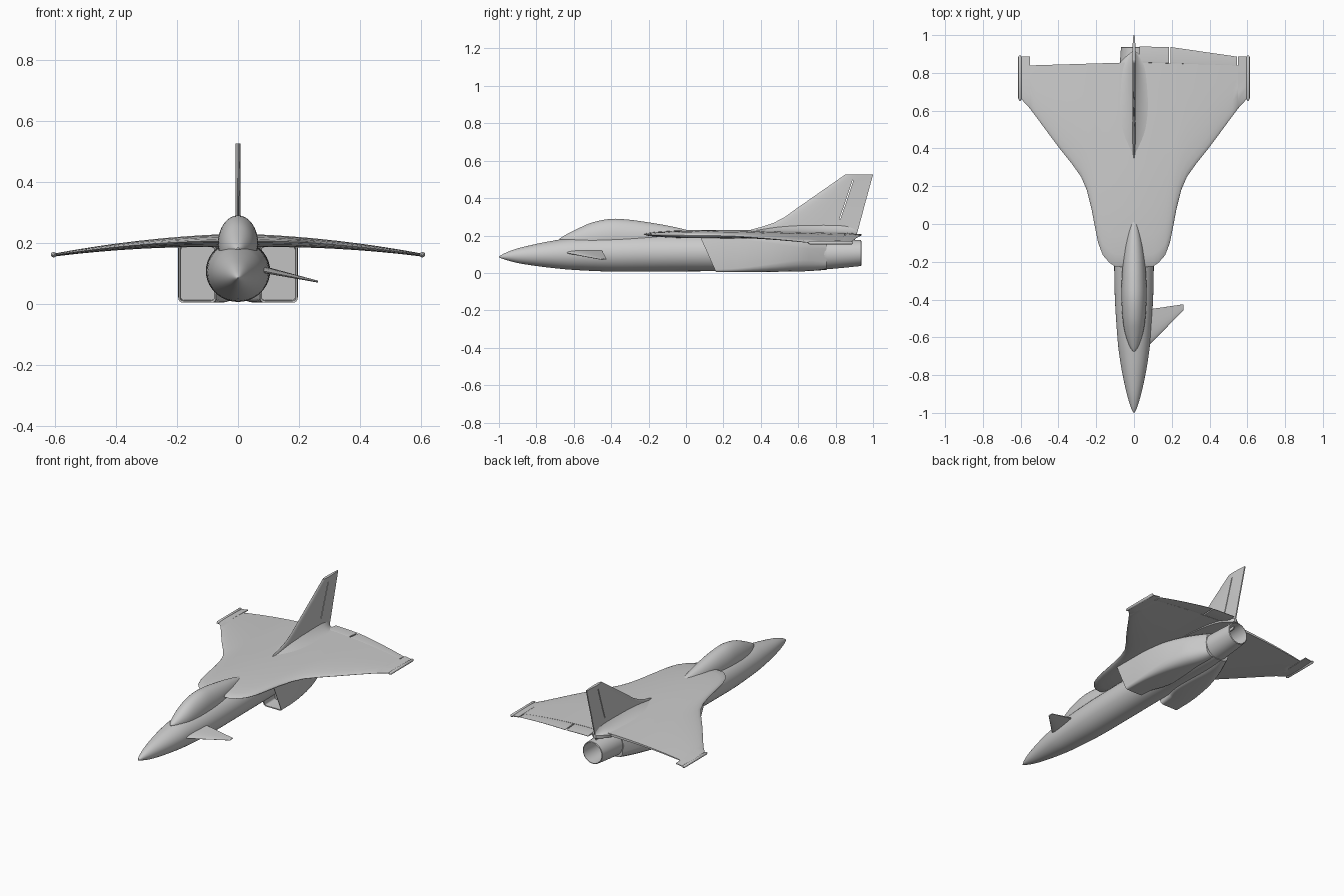
import bpy, bmesh, math
from mathutils import Vector

if "Cube" in bpy.data.objects:
    bpy.data.objects.remove(bpy.data.objects["Cube"])


def loft(name, rings, cap_start=True, cap_end=True, angle=35, mirror=False):
    """Skin a list of equal-length point rings."""
    bm = bmesh.new()
    vs = [[bm.verts.new(p) for p in r] for r in rings]
    n = len(rings[0])
    for a, b in zip(vs, vs[1:]):
        for i in range(n):
            j = (i + 1) % n
            bm.faces.new((a[i], a[j], b[j], b[i]))
    if cap_start:
        bm.faces.new(vs[0])
    if cap_end:
        bm.faces.new(vs[-1])
    bmesh.ops.recalc_face_normals(bm, faces=bm.faces)
    me = bpy.data.meshes.new(name)
    bm.to_mesh(me)
    bm.free()
    ob = bpy.data.objects.new(name, me)
    bpy.context.collection.objects.link(ob)
    bpy.ops.object.select_all(action='DESELECT')
    ob.select_set(True)
    bpy.context.view_layer.objects.active = ob
    bpy.ops.object.shade_smooth_by_angle(angle=math.radians(angle))
    if mirror:
        ob.modifiers.new("mirror", 'MIRROR')
    return ob


def smooth(st, k=4):
    """Catmull-Rom resampling of station tuples."""
    out = []
    for i in range(len(st) - 1):
        p = [st[max(i - 1, 0)], st[i], st[i + 1], st[min(i + 2, len(st) - 1)]]
        for s in range(k):
            t = s / k
            out.append(tuple(0.5 * (2 * b + (c - a) * t + (2 * a - 5 * b + 4 * c - d) * t * t
                                    + (3 * b - a - 3 * c + d) * t ** 3) for a, b, c, d in zip(*p)))
    return out + [st[-1]]


def oval(y, hw, zb, zt, n=40):
    zc, hh = (zb + zt) / 2, (zt - zb) / 2
    return [(hw * math.cos(2 * math.pi * i / n), y, zc + hh * math.sin(2 * math.pi * i / n)) for i in range(n)]


FOIL = [(0, 0), (.015, .3), (.06, .6), (.15, .85), (.3, 1), (.5, .95), (.75, .7), (1, .38)]
WEDGE = [(0, 0), (.04, .8), (.12, 1), (1, .15)]


def panel(name, stations, normal, prof=FOIL, **kw):
    """Flying surface through (leading point, trailing point, half thickness)."""
    n = Vector(normal)
    rings = []
    for le, te, t in stations:
        le, te = Vector(le), Vector(te)
        up = [le + (te - le) * f + n * t * h for f, h in prof]
        lo = [le + (te - le) * f - n * t * h for f, h in prof[:0:-1]]
        rings.append(up + lo)
    return loft(name, rings, **kw)


# Fuselage: y, half width, bottom, top
fus = [(-1, .002, .083, .087), (-.97, .017, .072, .105), (-.9, .038, .053, .131), (-.8, .06, .037, .155),
       (-.7, .077, .025, .174), (-.6, .088, .016, .188), (-.4, .101, .007, .2), (-.2, .105, .007, .206),
       (.1, .105, .009, .207), (.6, .1, .01, .2), (.75, .084, .016, .183)]
loft("fuselage", [oval(*s) for s in smooth(fus)])

# Canopy and spine
can = [(-.675, .003, .178, .184), (-.65, .022, .16, .2), (-.58, .047, .12, .236), (-.5, .06, .1, .27),
       (-.4, .066, .1, .289), (-.3, .065, .1, .284), (-.2, .058, .12, .27), (-.1, .045, .14, .253),
       (0, .022, .18, .231), (.035, .004, .205, .22)]
loft("canopy", [oval(*s) for s in smooth(can)])

# Hollow exhaust nozzle
loft("nozzle", [oval(y, r, z - r, z + r) for y, r, z in
                [(.7, .084, .1), (.76, .08, .1), (.85, .075, .103), (.935, .069, .106),
                 (.938, .064, .106), (.78, .06, .103)]])


# Side air intakes with slanted open mouths
def box_ring(y, x0, x1, z0, z1, r, slant):
    pts = []
    for k, (cx, cz) in enumerate([(x1 - r, z1 - r), (x0 + r, z1 - r), (x0 + r, z0 + r), (x1 - r, z0 + r)]):
        for s in range(5):
            a = math.pi / 2 * (k + s / 4)
            z = cz + r * math.sin(a)
            pts.append((cx + r * math.cos(a), y + slant * (.195 - z) / .19, z))
    return pts


mouth = [(.24, .078, .187, .012, .186, .010, .02), (.078, .078, .189, .010, .188, .010, .085),
         (.075, .072, .195, .004, .195, .014, .085)]
body = [(.2, .06, .196, .004, .2, .018, .05), (.34, .02, .194, .005, .2, .026, 0), (.48, .005, .18, .006, .2, .045, 0),
        (.6, .003, .15, .008, .195, .06, 0), (.68, .002, .115, .011, .185, .055, 0), (.75, .001, .08, .02, .17, .038, 0)]
loft("air_intake", [box_ring(*s) for s in mouth + smooth(body, 3)], mirror=True)


# Blended delta wing with leading-edge strake
def wing_z(x):
    return .207 - .13 * x * x


def wing_t(x):
    return .018 * (1 - x / .6) + .005


edge = [(0, -.23), (.1, -.225), (.13, -.205), (.165, -.165), (.19, -.1), (.21, 0), (.225, .08), (.25, .18),
        (.28, .25), (.33, .32), (.39, .395), (.45, .475), (.52, .57), (.55, .61)]
wing = [((x, y, wing_z(x)), (x, .856 - .03 * x, wing_z(x)), wing_t(x)) for x, y in edge]
wing += [((x, y, wing_z(x)), (x, .888, wing_z(x)), wing_t(x)) for x, y in [(.5505, .611), (.6, .665)]]
panel("wing", wing, (0, 0, 1), cap_start=False, mirror=True)

# Wing tip rails
loft("tip_rail", [[(.604 + r * math.cos(a * math.pi / 6), y, .161 + r * math.sin(a * math.pi / 6))
                   for a in range(12)] for y, r in [(.652, .003), (.664, .009), (.885, .009), (.893, .004)]],
     mirror=True)


# Elevons, fitted on one side only
def elevon(name, x0, y0, x1, y1):
    st = []
    for i in range(5):
        x = x0 + (x1 - x0) * i / 4
        st.append(((x, .853 - .03 * x, wing_z(x)), (x, y0 + (y1 - y0) * i / 4, wing_z(x) - .002), wing_t(x) * .4))
    panel(name, st, (0, 0, 1), WEDGE)


elevon("inner_elevon", .03, .94, .184, .936)
elevon("outer_elevon", .193, .937, .545, .886)

# Canard, fitted on one side only
panel("canard", [((.06, -.66, .112), (.06, -.45, .125), .010), ((.1, -.622, .104), (.1, -.449, .116), .009),
                 ((.262, -.456, .072), (.262, -.425, .074), .003)], (.25, 0, .97))

# Tail fin with curved root
fin = [(.15, .5, .895), (.205, .31, .913), (.232, .35, .92), (.248, .41, .925), (.268, .47, .93), (.3, .53, .939),
       (.34, .585, .949), (.43, .714, .974), (.525, .85, 1.0)]
tail = panel("tail_fin", [((0, a, z), (0, b, z), .009) for z, a, b in fin], (1, 0, 0))

# Rudder hinge slots
def slot(name, y0, z0, y1, z1):
    bpy.ops.mesh.primitive_cube_add(size=1, location=(0, (y0 + y1) / 2, (z0 + z1) / 2),
                                    rotation=(-math.atan2(y1 - y0, z1 - z0), 0, 0))
    c = bpy.context.object
    c.name = name
    c.scale = (.1, .005, math.hypot(y1 - y0, z1 - z0))
    c.hide_render = True
    c.hide_set(True)
    m = tail.modifiers.new("slot", 'BOOLEAN')
    m.operation, m.object, m.solver = 'DIFFERENCE', c, 'EXACT'


slot("rudder_slot_cutter", .822, .285, .893, .495)

# Flared fairing at the fin root
fair = [(.335, .02, .003), (.36, .065, .01), (.42, .105, .022), (.5, .13, .036), (.6, .133, .046), (.7, .12, .05),
        (.8, .098, .05), (.86, .07, .045), (.915, .008, .03)]
rings = []
for y, w, h in smooth(fair, 3):
    top = [(w * i / 10, y, .217 - .012 * (y - .33) + h * (1 - abs(i) / 10) ** 2.5) for i in range(-10, 11)]
    rings.append(top + [(w * .9, y, .19), (-w * .9, y, .19)])
loft("fin_fairing", rings, angle=40)
